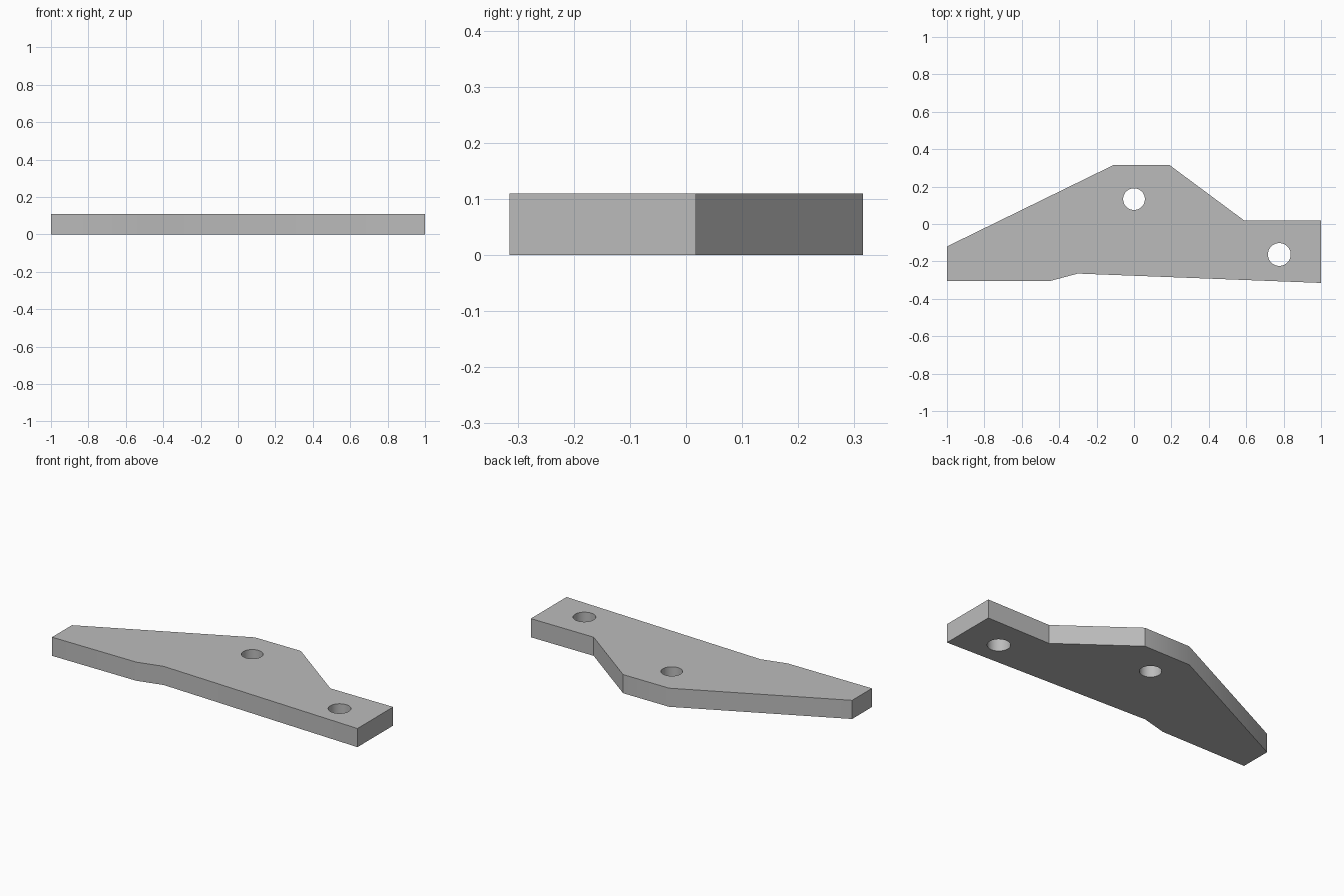
import bpy
import bmesh

cube = bpy.data.objects.get("Cube")
if cube:
    bpy.data.objects.remove(cube, do_unlink=True)

THICK = 0.11

# Plain grey metal
grey = bpy.data.materials.new("plain grey")
grey.use_nodes = True
colour = (0.5, 0.5, 0.5, 1)
grey.diffuse_color = colour
grey.node_tree.nodes["Principled BSDF"].inputs["Base Color"].default_value = colour

# Flat bracket plate: outline extruded upwards
outline = [(-1, -0.305), (-0.45, -0.305), (-0.3, -0.265), (1, -0.315), (1, 0.018),
           (0.59, 0.018), (0.19, 0.315), (-0.11, 0.315), (-1, -0.12)]
bm = bmesh.new()
base = bm.faces.new([bm.verts.new((x, y, 0)) for x, y in outline])
top = bmesh.ops.extrude_face_region(bm, geom=[base])["geom"]
bmesh.ops.translate(bm, vec=(0, 0, THICK),
                    verts=[v for v in top if isinstance(v, bmesh.types.BMVert)])
bmesh.ops.recalc_face_normals(bm, faces=bm.faces)
mesh = bpy.data.meshes.new("bracket_plate")
bm.to_mesh(mesh)
bm.free()
plate = bpy.data.objects.new("bracket_plate", mesh)
bpy.context.collection.objects.link(plate)
mesh.materials.append(grey)


# Round bolt holes cut right through
def drill(name, x, y, radius):
    bpy.ops.mesh.primitive_cylinder_add(vertices=48, radius=radius, depth=THICK * 3,
                                        location=(x, y, THICK / 2))
    cutter = bpy.context.object
    cutter.name = name
    cutter.data.materials.append(grey)
    bpy.ops.object.select_all(action="DESELECT")
    plate.select_set(True)
    bpy.context.view_layer.objects.active = plate
    cut = plate.modifiers.new(name, "BOOLEAN")
    cut.operation = "DIFFERENCE"
    cut.solver = "EXACT"
    cut.object = cutter
    bpy.ops.object.modifier_apply(modifier=cut.name)
    bpy.data.objects.remove(cutter, do_unlink=True)


drill("centre_hole", 0, 0.133, 0.058)
drill("end_hole", 0.777, -0.163, 0.061)

bpy.ops.object.shade_smooth_by_angle()
